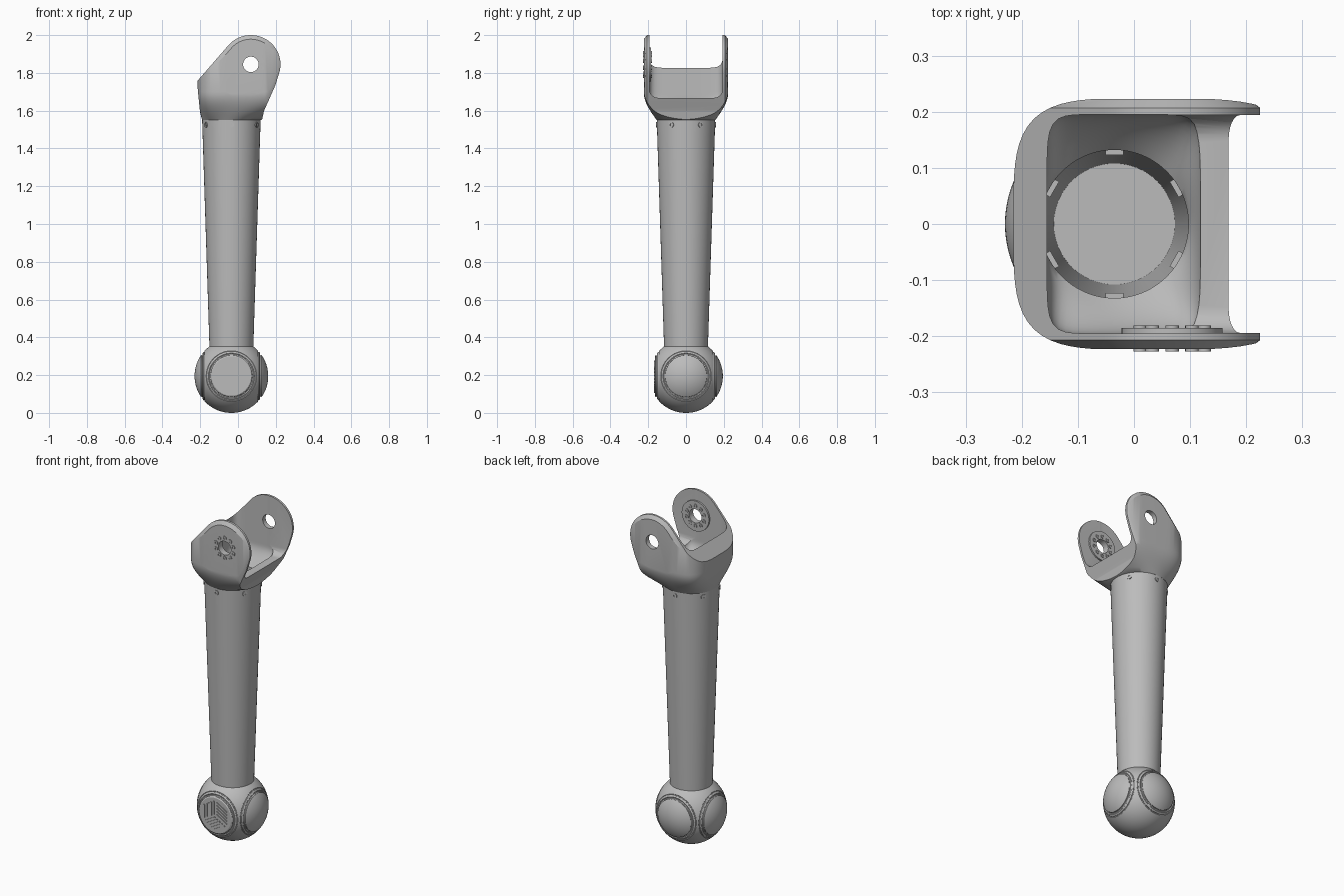
import bpy, bmesh, math
from mathutils import Matrix, Vector

cube = bpy.data.objects.get("Cube")
if cube:
    bpy.data.objects.remove(cube, do_unlink=True)

grey = bpy.data.materials.new("satin_grey")
grey.use_nodes = True
grey.diffuse_color = (0.5, 0.5, 0.5, 1)
grey.node_tree.nodes["Principled BSDF"].inputs["Base Color"].default_value = (0.5, 0.5, 0.5, 1)

AXIS = -0.035                      # x of the tube axis
PIVOT = Vector((0.068, 0, 1.845))  # centre of the fork eyes
BALL = Vector((AXIS, 0, 0.195))
TAU = math.tau


def finish(bm, name):
    bmesh.ops.recalc_face_normals(bm, faces=bm.faces)
    mesh = bpy.data.meshes.new(name)
    bm.to_mesh(mesh)
    bm.free()
    mesh.materials.append(grey)
    obj = bpy.data.objects.new(name, mesh)
    bpy.context.collection.objects.link(obj)
    return obj


def loft(name, rings, closed=False):
    """Skin a list of equal rings; cap the ends unless closed."""
    bm = bmesh.new()
    loops = [[bm.verts.new(p) for p in ring] for ring in rings]
    n = len(loops[0])
    for a, b in zip(loops, loops[1:] + (loops[:1] if closed else [])):
        for i in range(n):
            bm.faces.new((a[i], a[(i + 1) % n], b[(i + 1) % n], b[i]))
    if not closed:
        bm.faces.new(loops[0])
        bm.faces.new(loops[-1])
    return finish(bm, name)


def circle(r, z, n=64):
    return [(AXIS + r * math.cos(TAU * i / n), r * math.sin(TAU * i / n), z) for i in range(n)]


def cylinder(name, r, depth, centre, direction, n=32):
    bm = bmesh.new()
    turn = Vector(direction).to_track_quat('Z', 'Y').to_matrix().to_4x4()
    bmesh.ops.create_cone(bm, cap_ends=True, segments=n, radius1=r, radius2=r, depth=depth,
                          matrix=Matrix.Translation(centre) @ turn)
    return finish(bm, name)


def box(name, size, matrix, bevel=0):
    bm = bmesh.new()
    bmesh.ops.create_cube(bm, size=1, matrix=Matrix.Diagonal((*size, 1)))
    if bevel:
        bmesh.ops.bevel(bm, geom=bm.edges[:], offset=bevel, segments=6, profile=0.5, affect='EDGES')
    bmesh.ops.transform(bm, matrix=matrix, verts=bm.verts)
    return finish(bm, name)


def activate(obj):
    bpy.ops.object.select_all(action='DESELECT')
    obj.select_set(True)
    bpy.context.view_layer.objects.active = obj


def boolean(obj, cutter, operation='DIFFERENCE'):
    mod = obj.modifiers.new("cut", 'BOOLEAN')
    mod.operation, mod.object, mod.solver = operation, cutter, 'EXACT'
    activate(obj)
    bpy.ops.object.modifier_apply(modifier=mod.name)
    bpy.data.objects.remove(cutter, do_unlink=True)


def smooth(obj):
    activate(obj)
    bpy.ops.object.shade_smooth_by_angle(angle=math.radians(30))


# Tapered hollow tube with a floor at the bottom
tube = loft("tapered_tube", [circle(0.11, 0.352), circle(0.116, 0.345), circle(0.155, 1.555),
                             circle(0.134, 1.555), circle(0.108, 0.38)])
smooth(tube)


# Fork body: round at the tube, flaring to a rounded D section
def section(z, z0, z1, r, centre, left, right, half_y, power, n=96):
    t = math.sin(min(max((z - z0) / (z1 - z0), 0), 1) * math.pi / 2)
    ring = []
    for i in range(n):
        c, s = math.cos(TAU * i / n), math.sin(TAU * i / n)
        k = (abs(c) ** power + abs(s) ** power) ** (-1 / power)
        x = centre + c * k * (right if c > 0 else left)
        ring.append(((1 - t) * (AXIS + r * c) + t * x, (1 - t) * r * s + t * half_y * s * k, z))
    return ring


levels = [1.55 + 0.015 * i for i in range(11)] + [2.1]
fork = loft("fork", [section(z, 1.55, 1.7, 0.155, 0.02, 0.235, 0.3, 0.224, 4) for z in levels])

# Side outline: round eye, sloped shoulder, tapering waist
outline = [Vector((0.068 + 0.157 * math.cos(a), 0, 1.845 + 0.155 * math.sin(a)))
           for a in [math.radians(-15 + 155 * i / 40) for i in range(41)]]
outline += [Vector((x, 0, z)) for x, z in
            [(-0.217, 1.755), (-0.204, 1.62), (-0.195, 1.54), (0.125, 1.54),
             (0.138, 1.6), (0.165, 1.66), (0.198, 1.735)]]
stations = [(-0.223, 0.86), (-0.207, 1), (0.207, 1), (0.223, 0.86)]
blank = loft("outline_blank", [[PIVOT + (p - PIVOT) * s + Vector((0, y, 0)) for p in outline]
                               for y, s in stations])
boolean(fork, blank, 'INTERSECT')

# Hollow interior, open side and eye holes
inner_levels = [1.5] + [1.575 + 0.0125 * i for i in range(11)] + [2.2]
boolean(fork, loft("hollow", [section(z, 1.575, 1.69, 0.132, -0.02, 0.135, 0.14, 0.195, 8)
                              for z in inner_levels]))
boolean(fork, box("opening", (0.6, 0.388, 0.6), Matrix.Translation((0.29, 0, 1.968)), 0.045))
boolean(fork, cylinder("eye_hole", 0.041, 1, PIVOT, (0, 1, 0), 48))
smooth(fork)

# Bolted mounting disc on the inside of the front arm
disc = cylinder("mounting_disc", 0.09, 0.014, PIVOT + Vector((0, -0.192, 0)), (0, 1, 0), 48)
boolean(disc, cylinder("disc_hole", 0.041, 0.2, PIVOT + Vector((0, -0.192, 0)), (0, 1, 0), 48))
smooth(disc)
for i in range(10):
    a = TAU * (i + 0.5) / 10
    spot = PIVOT + Vector((0.06 * math.cos(a), 0, 0.06 * math.sin(a)))
    for y, side in ((-0.223, "outer"), (-0.185, "inner")):
        bolt = cylinder(f"{side}_bolt_{i}", 0.012, 0.008, spot + Vector((0, y, 0)), (0, 1, 0), 16)
        boolean(bolt, cylinder("socket", 0.006, 0.02, spot + Vector((0, y + math.copysign(0.01, y + 0.2), 0)),
                               (0, 1, 0), 6))
        smooth(bolt)

# Collar screws and the tabs behind them
for i in range(6):
    a = TAU * (i + 0.5) / 6
    out = Vector((math.cos(a), math.sin(a), 0))
    base = Vector((AXIS, 0, 1.525))
    screw = cylinder(f"collar_screw_{i}", 0.014, 0.008, base + out * 0.154, out, 16)
    boolean(screw, cylinder("socket", 0.008, 0.008, base + out * 0.158, out, 6))
    smooth(screw)
    box(f"collar_tab_{i}", (0.014, 0.032, 0.04),
        Matrix.Translation(base + out * 0.13) @ Matrix.Rotation(a, 4, 'Z'))

# Ball end: flat at the front and under the tube, ring grooves on four sides
bm = bmesh.new()
bmesh.ops.create_uvsphere(bm, u_segments=96, v_segments=48, radius=0.195,
                          matrix=Matrix.Translation(BALL))
for co, no in (((0, -0.165, 0), (0, -1, 0)), ((0, 0, 0.355), (0, 0, 1))):
    cut = bmesh.ops.bisect_plane(bm, geom=bm.verts[:] + bm.edges[:] + bm.faces[:],
                                 plane_co=co, plane_no=no, clear_outer=True)
    bmesh.ops.holes_fill(bm, edges=[e for e in cut["geom_cut"] if isinstance(e, bmesh.types.BMEdge)])
ball = finish(bm, "ball_end")


def groove(direction, major, minor):
    turn = Vector(direction).to_track_quat('Z', 'Y')
    depth = math.sqrt(0.195 ** 2 - major ** 2)
    rings = []
    for i in range(64):
        a = TAU * i / 64
        ring = []
        for j in range(8):
            b = TAU * j / 8
            r = major + minor * math.cos(b)
            ring.append(BALL + turn @ Vector((r * math.cos(a), r * math.sin(a),
                                              depth + minor * math.sin(b))))
        rings.append(ring)
    return loft("groove_cutter", rings, closed=True)


for d in ((1, 0, 0), (-1, 0, 0), (0, 1, 0), (0, -1, 0)):
    boolean(ball, groove(d, 0.116, 0.007))
    boolean(ball, groove(d, 0.131, 0.0035))
smooth(ball)

# Three-way ribbed pattern on the flat front cap
for k in range(3):
    a, b = (math.radians(90 + 120 * (k + m)) for m in (0, 1))
    along = Vector((math.cos(a), 0, math.sin(a)))
    across = Vector((math.cos(b), 0, math.sin(b)))
    for j in range(5):
        spot = BALL + along * 0.05 + across * (0.011 + 0.018 * j) + Vector((0, -0.166, 0))
        box(f"cap_rib_{k}_{j}", (0.078, 0.007, 0.008),
            Matrix.Translation(spot) @ Matrix.Rotation(-a, 4, 'Y'))
